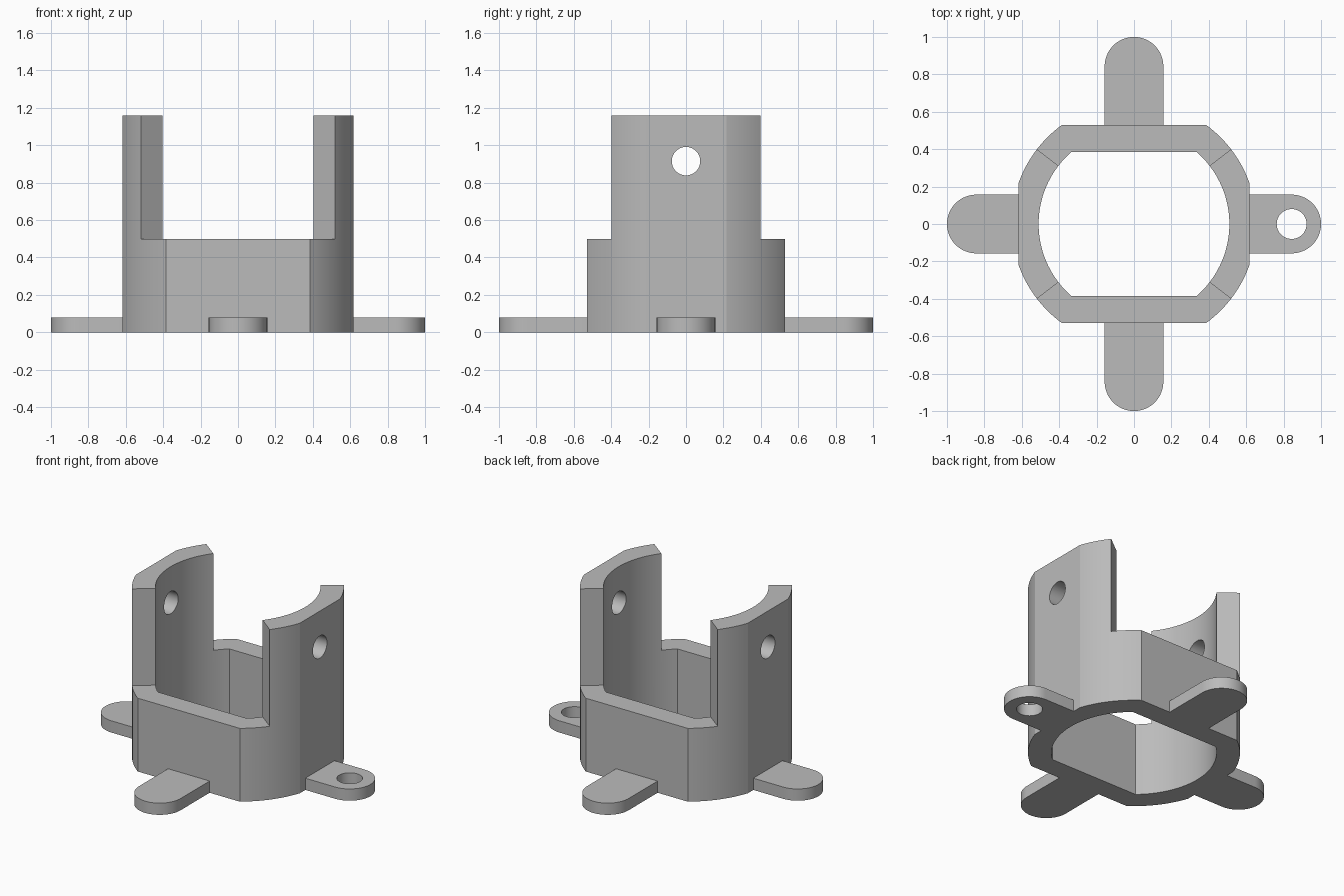
import bpy, bmesh
from math import sin, cos, asin, acos, pi, radians
from mathutils import Matrix

cube = bpy.data.objects.get("Cube")
if cube:
    bpy.data.objects.remove(cube, do_unlink=True)

grey = bpy.data.materials.new("light grey")
grey.use_nodes = True
colour = (0.5, 0.5, 0.5, 1)
grey.diffuse_color = colour
grey.node_tree.nodes["Principled BSDF"].inputs["Base Color"].default_value = colour


def arc(radius, start, end, steps, cx=0):
    """Points along an arc centred on (cx, 0)."""
    angles = [start + (end - start) * i / steps for i in range(steps + 1)]
    return [(cx + radius * cos(a), radius * sin(a)) for a in angles]


def clipped_circle(radius, flat_x, flat_y):
    """Circle trimmed by flats at +-flat_x and +-flat_y."""
    low = acos(min(1, flat_x / radius))
    high = asin(flat_y / radius)
    if low == 0:  # no flat in x: one long arc on either side
        right = arc(radius, -high, high, 48)
        return right + [(-x, -y) for x, y in right]
    points = []
    for start, end in ((low, high), (pi - high, pi - low)):
        points += arc(radius, start, end, 16)
    return points + [(-x, -y) for x, y in points]


def prism(name, points, z0, z1, matrix=Matrix()):
    """Extrude a flat outline from z0 to z1."""
    bm = bmesh.new()
    face = bm.faces.new([bm.verts.new((x, y, z0)) for x, y in points])
    top = bmesh.ops.extrude_face_region(bm, geom=[face])["geom"]
    verts = [v for v in top if isinstance(v, bmesh.types.BMVert)]
    bmesh.ops.translate(bm, verts=verts, vec=(0, 0, z1 - z0))
    bm.transform(matrix)
    bmesh.ops.recalc_face_normals(bm, faces=bm.faces)
    mesh = bpy.data.meshes.new(name)
    bm.to_mesh(mesh)
    bm.free()
    mesh.materials.append(grey)
    obj = bpy.data.objects.new(name, mesh)
    bpy.context.collection.objects.link(obj)
    return obj


def cut(obj, cutters):
    """Subtract the cutters and remove them."""
    for cutter in cutters:
        mod = obj.modifiers.new("cut", 'BOOLEAN')
        mod.operation = 'DIFFERENCE'
        mod.solver = 'EXACT'
        mod.object = cutter
    graph = bpy.context.evaluated_depsgraph_get()
    mesh = bpy.data.meshes.new_from_object(obj.evaluated_get(graph))
    obj.modifiers.clear()
    obj.data = mesh
    for cutter in cutters:
        bpy.data.objects.remove(cutter, do_unlink=True)


def smooth(obj):
    bpy.ops.object.select_all(action='DESELECT')
    obj.select_set(True)
    bpy.context.view_layer.objects.active = obj
    bpy.ops.object.shade_smooth_by_angle(angle=radians(20))


# Holder body: bored out, notched front and back, cross-drilled
body = prism("holder_body", clipped_circle(0.655, 0.618, 0.53), 0, 1.16)
bore = prism("bore_cutter", clipped_circle(0.51, 0.51, 0.385), -0.1, 1.3)
split = radians(37.6)
wedge = [(0, 0), (cos(split), sin(split)), (-cos(split), sin(split))]
notches = [prism("notch_cutter", wedge, 0.5, 1.3, Matrix.Rotation(a, 4, 'Z'))
           for a in (0, pi)]
across = Matrix.Translation((0, 0, 0.915)) @ Matrix.Rotation(pi / 2, 4, 'Y')
drill = prism("pin_hole_cutter", arc(0.076, 0, 2 * pi, 48)[:-1], -1, 1, across)
cut(body, [bore, *notches, drill])
smooth(body)

# Mounting tabs: left and right ones have screw holes, front and back are plain
for i, side in enumerate(("left", "back", "right", "front")):
    turn = Matrix.Rotation(i * pi / 2, 4, 'Z')
    start = 0.53 if i % 2 else 0.618
    outline = [(start, -0.157)] + arc(0.157, -pi / 2, pi / 2, 32, 0.843)
    outline.append((start, 0.157))
    tab = prism(side + "_tab", outline, 0, 0.08, turn)
    if i % 2 == 0:
        ring = arc(0.08, 0, 2 * pi, 48, 0.843)[:-1]
        cut(tab, [prism("screw_hole_cutter", ring, -0.1, 0.2, turn)])
    smooth(tab)
